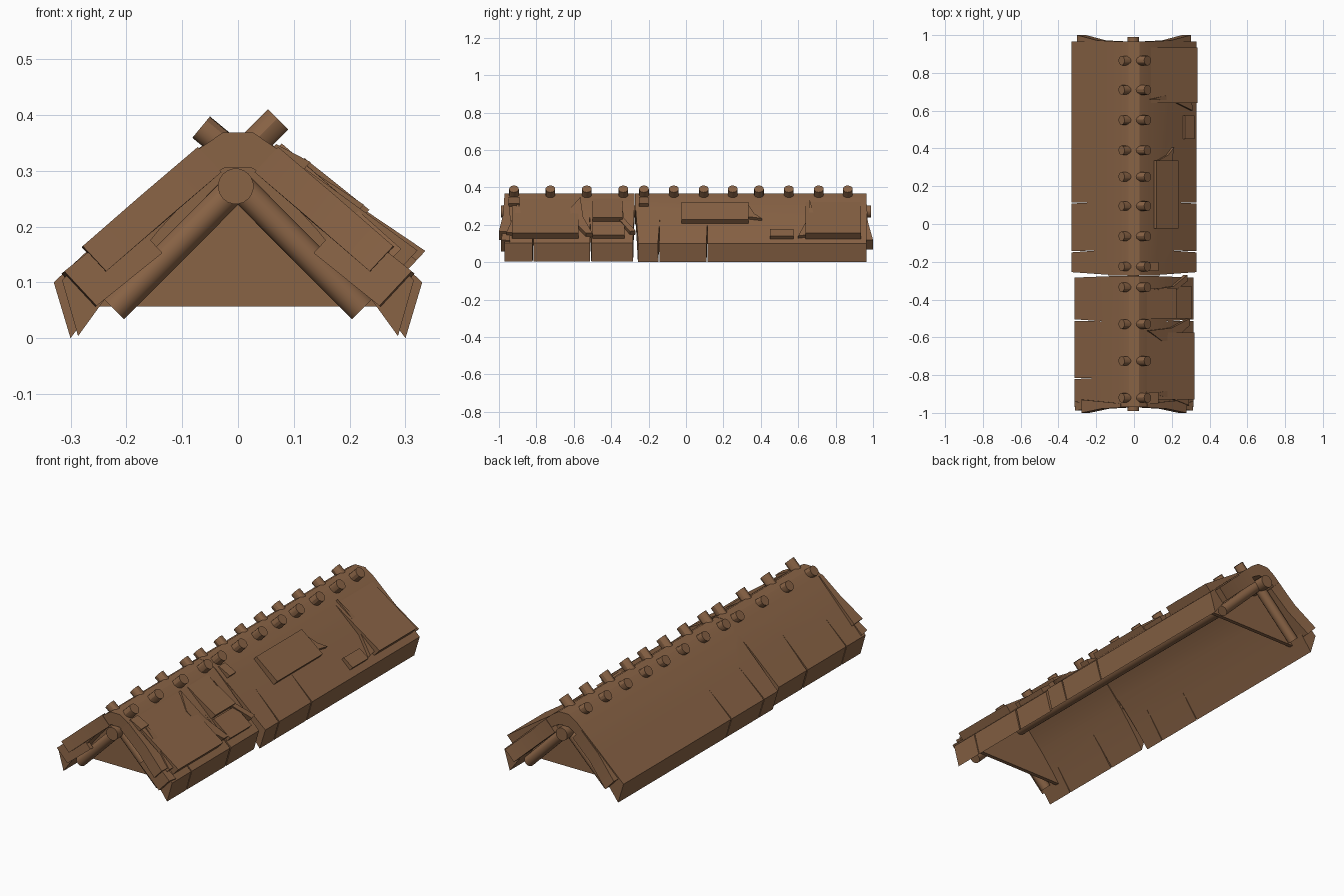
import bpy, bmesh, math
from mathutils import Vector

if "Cube" in bpy.data.objects:
    bpy.data.objects.remove(bpy.data.objects["Cube"])

wood = bpy.data.materials.new("brown_wood")
wood.diffuse_color = (0.25, 0.125, 0.06, 1)
wood.use_nodes = True
wood.node_tree.nodes["Principled BSDF"].inputs["Base Color"].default_value = wood.diffuse_color


def add(name, bm, smooth=True):
    bmesh.ops.recalc_face_normals(bm, faces=bm.faces)
    me = bpy.data.meshes.new(name)
    bm.to_mesh(me)
    bm.free()
    me.materials.append(wood)
    ob = bpy.data.objects.new(name, me)
    bpy.context.collection.objects.link(ob)
    if smooth:
        bpy.ops.object.select_all(action='DESELECT')
        ob.select_set(True)
        bpy.context.view_layer.objects.active = ob
        bpy.ops.object.shade_smooth_by_angle(angle=math.radians(30))
    return ob


def loft(bm, a, b):
    """Closed solid between two matching loops of points."""
    va, vb = [bm.verts.new(p) for p in a], [bm.verts.new(p) for p in b]
    n = len(va)
    bm.faces.new(va)
    bm.faces.new(vb[::-1])
    for i in range(n):
        j = (i + 1) % n
        bm.faces.new((va[i], vb[i], vb[j], va[j]))


def rod(name, p, q, r, sides=16):
    p, q = Vector(p), Vector(q)
    u = (q - p).orthogonal().normalized()
    w = (q - p).normalized().cross(u)
    ring = [(u * math.cos(t) + w * math.sin(t)) * r
            for t in (2 * math.pi * k / sides for k in range(sides))]
    bm = bmesh.new()
    loft(bm, [p + v for v in ring], [q + v for v in ring])
    return add(name, bm)


# Outer surface of the roof, as height over distance from the ridge
OUT = [(0, .368), (.028, .368), (.068, .342), (.2, .222), (.33, .1)]


def height(x):
    for (a, za), (b, zb) in zip(OUT, OUT[1:]):
        if x <= b or b == .33:
            return za + (zb - za) * (x - a) / (b - a)


# Thick folded roof in two lengths, slightly different in width
INNER = [(.30, .0), (.225, .10), (.15, .19), (.06, .285), (.025, .305)]


def roof(name, y0, y1, k, lift, cracks):
    half = [(x * k, z + lift * (x / .33)) for x, z in OUT[1:] + INNER]
    prof = half + [(-x, z) for x, z in reversed(half)]
    bm = bmesh.new()
    loft(bm, [(x, y0, z) for x, z in prof], [(x, y1, z) for x, z in prof])
    ob = add(name, bm)
    # Splits running up from the eaves
    bm = bmesh.new()
    for side in (-1, 1):
        for y, w, depth, slant in cracks:
            tri = [(side * .4, y - w), (side * .4, y + w), (side * depth, y + slant)]
            loft(bm, [(x, yy, -.1) for x, yy in tri], [(x, yy, .5) for x, yy in tri])
    cutter = add("split_cutter", bm, False)
    cutter.hide_render = True
    mod = ob.modifiers.new("splits", 'BOOLEAN')
    mod.operation, mod.solver, mod.object = 'DIFFERENCE', 'EXACT', cutter
    bpy.context.view_layer.objects.active = ob
    bpy.ops.object.modifier_apply(modifier="splits")
    bpy.data.objects.remove(cutter)


roof("roof_front", -.97, -.275, .955, .004,
     [(-.82, .005, .19, .005), (-.505, .007, .17, -.01), (-.275, .012, .09, 0)])
roof("roof_back", -.273, .965, 1.0, 0,
     [(-.15, .005, .19, .01), (.11, .005, .2, .005), (-.27, .02, .12, 0)])


# Shingles lying on the slope: outline in (x, y), lift at top and bottom edge
def shingle(name, side, pts, lift_top, lift_low, thick):
    x0, x1 = min(p[0] for p in pts), max(p[0] for p in pts)
    nrm = Vector((.68 * side, 0, .73))
    top = []
    for x, y in pts:
        t = (x - x0) / (x1 - x0)
        lift = lift_top + (lift_low - lift_top) * t
        top.append(Vector((side * x, y, height(x))) + nrm * lift)
    bm = bmesh.new()
    loft(bm, top, [p - nrm * thick for p in top])
    add(name, bm)


def quad(x0, x1, y0, y1):
    return [(x0, y0), (x1, y0 - .0), (x1, y1), (x0, y1)]


PATCHES = [
    (quad(.07, .297, -.93, -.575), 0, .036, .045),
    (quad(.07, .205, -.5, -.34), 0, .03, .035),
    (quad(.21, .295, -.5, -.33), .008, .018, .03),
    (quad(.105, .215, -.025, .335), .02, .03, .04),
    (quad(.09, .305, .64, .935), 0, .045, .045),
    (quad(.26, .305, .45, .575), .015, .022, .035),
    (quad(.065, .115, -.25, -.2), .005, .022, .035),
    (quad(.065, .115, -.95, -.89), .005, .022, .035),
]
for i, (pts, a, b, t) in enumerate(PATCHES):
    shingle(f"patch_shingle_{i + 1}", 1, pts, a, b, t)

# Ragged splinters curling beside the patches
SPLINTERS = [
    [(.07, -.565), (.19, -.55), (.285, -.5), (.285, -.535), (.2, -.615), (.14, -.62)],
    [(.1, -.345), (.2, -.33), (.27, -.27), (.275, -.3), (.2, -.36)],
    [(.11, .33), (.16, .335), (.2, .40), (.185, .33)],
    [(.08, .66), (.19, .655), (.3, .6), (.295, .64), (.2, .69)],
    [(.09, -.9), (.18, -.92), (.28, -.96), (.28, -.925), (.18, -.88)],
]
for i, pts in enumerate(SPLINTERS):
    if i == 2:
        pts = [(.11, .33), (.19, .33), (.2, .405), (.17, .365)]
    shingle(f"splinter_{i + 1}", 1, pts, .012, .018, .03)

# Flared board ends at the four corners
for side, tag in ((-1, "left"), (1, "right")):
    shingle(f"front_upper_board_{tag}", side,
            [(.07, -.95), (.07, -.972), (.17, -.978), (.27, -1), (.272, -.93)],
            .003, .012, .062)
    shingle(f"front_lower_board_{tag}", side,
            [(.2, -.95), (.2, -.972), (.31, -.988), (.315, -.94)], -.01, .002, .085)
    shingle(f"back_lower_board_{tag}", side,
            [(.1, .93), (.1, .967), (.2, .972), (.305, 1), (.305, .93)],
            -.005, -.006, .07)

# Ridge pole and rafters at both ends
rod("ridge_pole", (-.004, -.99, .272), (-.004, .99, .272), .032, 20)
for y, tag in ((-.925, "front"), (.925, "back")):
    for side, s in ((-1, "left"), (1, "right")):
        rod(f"{tag}_rafter_{s}", (0, y, .275), (side * .222, y, .052), .026)
    # Gable panel set behind the rafters
    yy = y * .94
    tri = [(-.29, .057), (.29, .057), (.03, .32), (-.03, .32)]
    bm = bmesh.new()
    loft(bm, [(x, yy - .01, z) for x, z in tri], [(x, yy + .01, z) for x, z in tri])
    add(f"{tag}_gable_panel", bm)

# Pairs of pegs along the ridge
PEG_Y = [-.92, -.725, -.53, -.335, -.225, -.065, .095, .25, .39, .55, .71, .865]
for i, y in enumerate(PEG_Y):
    rod(f"peg_right_{i + 1}", (.02, y, .34), (.072, y, .392), .026, 12)
    rod(f"peg_left_{i + 1}", (-.02, y, .34), (-.066, y, .378), .025, 12)
